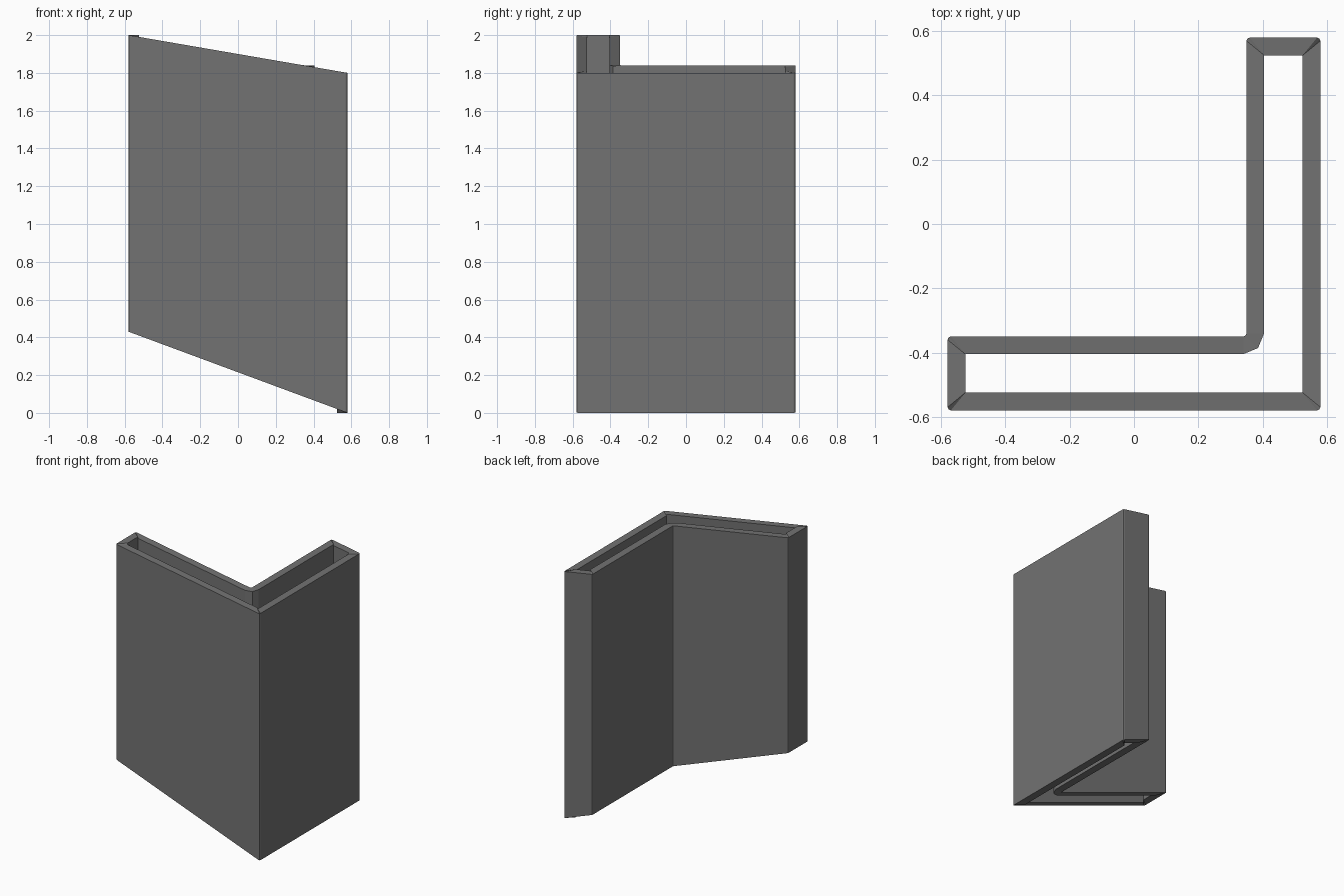
import bpy, bmesh
from math import cos, sin, radians

if "Cube" in bpy.data.objects:
    bpy.data.objects.remove(bpy.data.objects["Cube"])

HALF, STEP, WALL, R = 0.58, 0.35, 0.055, 0.01

# L-shaped footprint corners: x, y, bisector signs, concave flag, first arc angle
CORNERS = [
    (-HALF, -HALF, 1, 1, False, 180),
    (HALF, -HALF, -1, 1, False, 270),
    (HALF, HALF, -1, -1, False, 0),
    (STEP, HALF, 1, -1, False, 90),
    (STEP, -STEP, 1, -1, True, 0),
    (-HALF, -STEP, 1, -1, False, 90),
]


def top_z(x):
    return 2.0 - 0.2 * (x + HALF) / (2 * HALF)


def bottom_z(x):
    return 0.43 * (HALF - x) / (2 * HALF)


# Matching outer and inner outlines, each point with the x that sets its height:
# rims of the sloping walls follow the slope, rims of the other walls are level
outer, inner = [], []
for x, y, sx, sy, concave, a0 in CORNERS:
    side = -1 if concave else 1
    cx, cy = x + side * sx * R, y + side * sy * R
    for i in range(3):
        a = radians(a0 + side * 45 * i)
        ox, oy = cx + R * cos(a), cy + R * sin(a)
        if concave:
            ix, iy = cx + (R + WALL) * cos(a), cy + (R + WALL) * sin(a)
        else:
            ix, iy = x + sx * WALL, y + sy * WALL
        outer.append((ox, oy, ox))
        inner.append((ix, iy, ox + (ix - ox) * sin(a) ** 2))

# Hollow sleeve: four vertex rings joined by quads
bm = bmesh.new()
rings = [[bm.verts.new((x, y, height(hx))) for x, y, hx in outline]
         for outline, height in ((outer, bottom_z), (outer, top_z),
                                 (inner, top_z), (inner, bottom_z))]
n = len(outer)
for k in range(4):
    a, b = rings[k], rings[(k + 1) % 4]
    for i in range(n):
        j = (i + 1) % n
        if k == 2 and (a[i].co.xy - a[j].co.xy).length < 1e-5:
            continue  # sharp inner corner, no width to fill
        bm.faces.new((a[i], a[j], b[j], b[i]))
bmesh.ops.recalc_face_normals(bm, faces=bm.faces[:])

mesh = bpy.data.meshes.new("corner_sleeve")
bm.to_mesh(mesh)
bm.free()
sleeve = bpy.data.objects.new("corner_sleeve", mesh)
bpy.context.collection.objects.link(sleeve)

# Dark grey finish
dark = bpy.data.materials.new("dark_grey")
dark.diffuse_color = (0.17, 0.17, 0.17, 1)
dark.use_nodes = True
dark.node_tree.nodes["Principled BSDF"].inputs["Base Color"].default_value = dark.diffuse_color
mesh.materials.append(dark)
